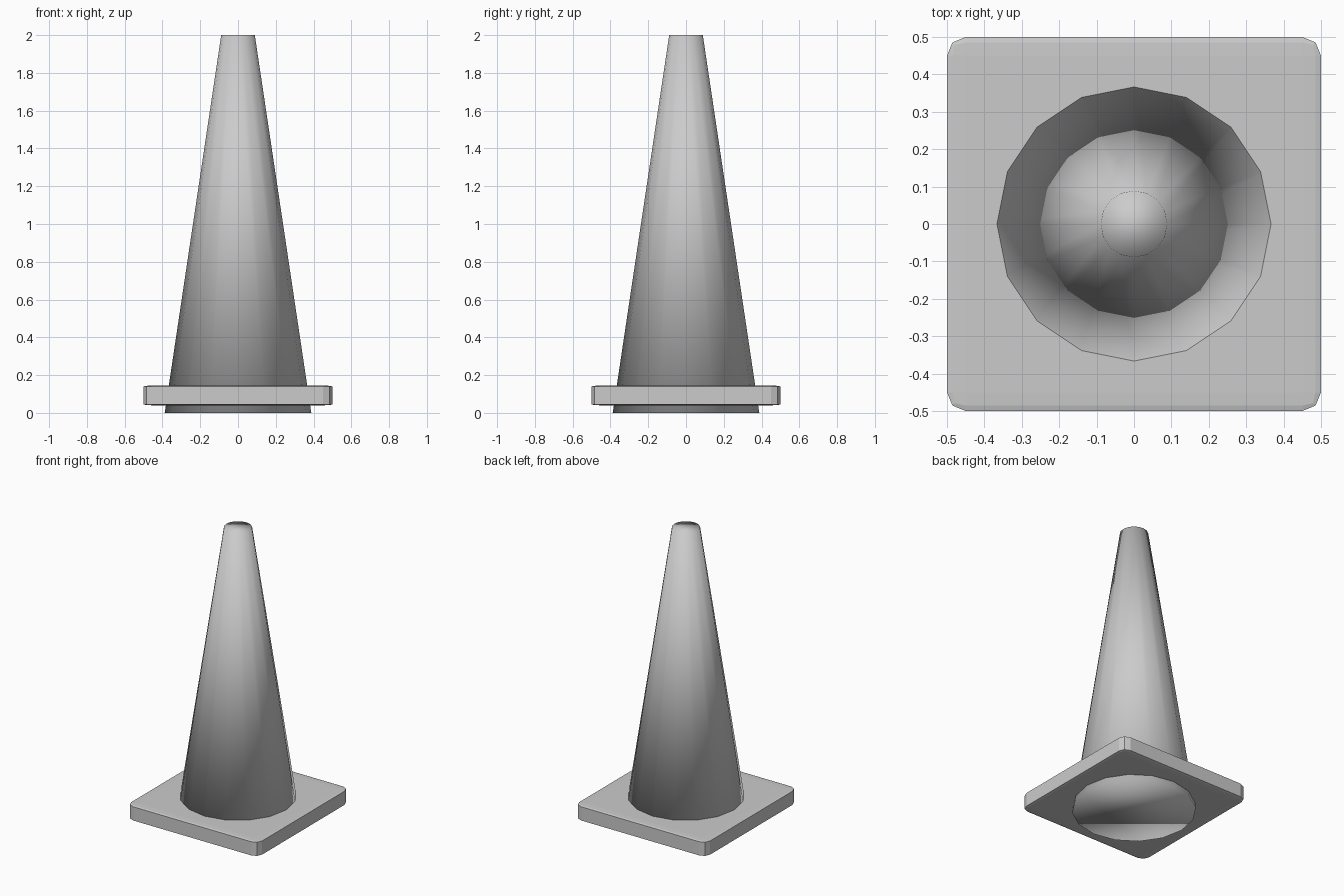
import bpy

if "Cube" in bpy.data.objects:
    bpy.data.objects.remove(bpy.data.objects["Cube"])

# Tapered 16-sided body, capped and fully smooth shaded
bpy.ops.mesh.primitive_cone_add(vertices=16, radius1=0.388, radius2=0.089,
                                depth=2.0, location=(0, 0, 1.0))
body = bpy.context.object
body.name = "cone_body"
bpy.ops.object.shade_smooth()

# Square base slab; the bevel is squashed with the slab's height
bpy.ops.mesh.primitive_cube_add(size=1.0, location=(0, 0, 0.0925))
base = bpy.context.object
base.name = "base_slab"
base.scale = (1.0, 1.0, 0.105)
bevel = base.modifiers.new("rounded_edges", 'BEVEL')
bevel.width = 0.05
bevel.segments = 2
